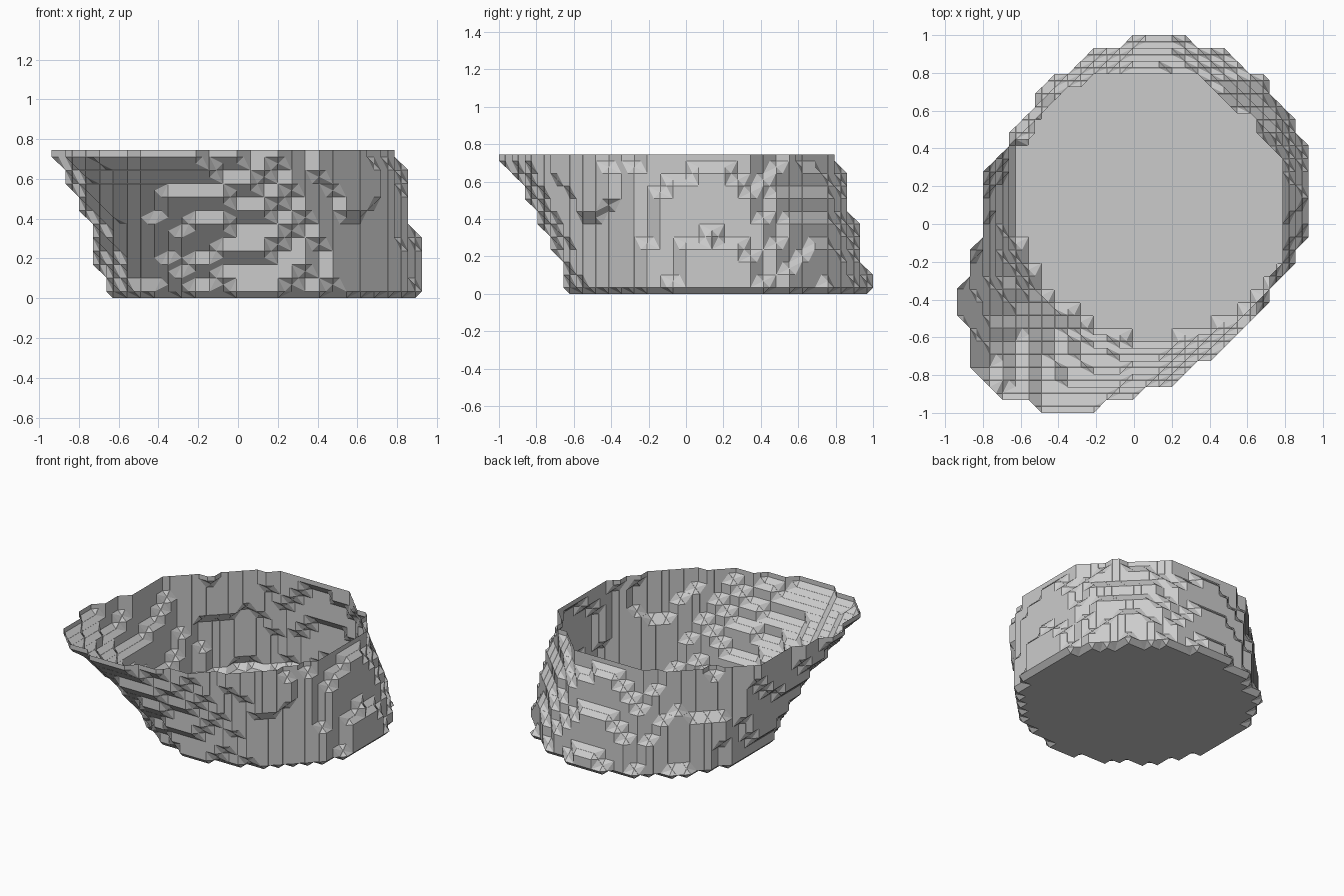
import bpy, bmesh, math

cube = bpy.data.objects.get("Cube")
if cube:
    bpy.data.objects.remove(cube, do_unlink=True)

STEP = 2 / 29            # terrace width
LAYERS = 11
HEIGHT = 0.745
COUNT = 29
X0, Y0 = 0.925 - 27 * STEP, -1.0

# Rim radii, anticlockwise from +x, and the round base
RIM = [0.84, 0.91, 0.905, 0.915, 0.88, 0.82, 0.74, 0.81,
       0.79, 0.955, 1.10, 1.02, 0.845, 0.80, 0.76, 0.81]
RIM_CENTRE, BASE_CENTRE, BASE_RADIUS = (-0.05, -0.08), (0.13, 0.18), 0.805


def mix(a, b, t):
    return a + (b - a) * t


def inside(i, j, k):
    """Is this grid cell within the leaning, flaring bowl?"""
    t = ((k + 0.5) / LAYERS) ** 1.3
    dx = X0 + (i + 0.5) * STEP - mix(BASE_CENTRE[0], RIM_CENTRE[0], t)
    dy = Y0 + (j + 0.5) * STEP - mix(BASE_CENTRE[1], RIM_CENTRE[1], t)
    turn = math.atan2(dy, dx) / math.tau % 1 * len(RIM)
    n = int(turn)
    rim = mix(RIM[n % 16], RIM[(n + 1) % 16], turn - n)
    return math.hypot(dx, dy) < mix(BASE_RADIUS, rim, t)


bm = bmesh.new()
corners = {}


def corner(p):
    if p not in corners:
        corners[p] = bm.verts.new((X0 + p[0] * STEP, Y0 + p[1] * STEP,
                                   p[2] * HEIGHT / LAYERS))
    return corners[p]


cells = {(i, j, k) for i in range(COUNT) for j in range(COUNT)
         for k in range(LAYERS) if inside(i, j, k)}

# Terraced skin: one square wherever a filled cell meets an empty one, open on top
for cell in sorted(cells):
    for axis in range(3):
        for side in (0, 1):
            near = list(cell)
            near[axis] += 2 * side - 1
            if tuple(near) in cells or near[2] == LAYERS:
                continue
            ring = []
            for u, v in ((0, 0), (1, 0), (1, 1), (0, 1)):
                p = list(cell)
                p[axis] += side
                p[(axis + 1) % 3] += u
                p[(axis + 2) % 3] += v
                ring.append(corner(tuple(p)))
            bm.faces.new(ring if side else ring[::-1])

# Chamfer every step almost to its middle
bm.normal_update()
sharp = [e for e in bm.edges if len(e.link_faces) == 2 and e.calc_face_angle() > 0.5]
bmesh.ops.bevel(bm, geom=sharp, offset=0.0335, offset_type='OFFSET', segments=1,
                profile=0.5, affect='EDGES', clamp_overlap=True)

mesh = bpy.data.meshes.new("bowl_shell")
bm.to_mesh(mesh)
bm.free()
bowl = bpy.data.objects.new("bowl_shell", mesh)
bpy.context.collection.objects.link(bowl)

grey = bpy.data.materials.new("light_grey")
grey.use_nodes = True
colour = (0.6, 0.6, 0.6, 1)
grey.diffuse_color = colour
grey.node_tree.nodes["Principled BSDF"].inputs["Base Color"].default_value = colour
mesh.materials.append(grey)
